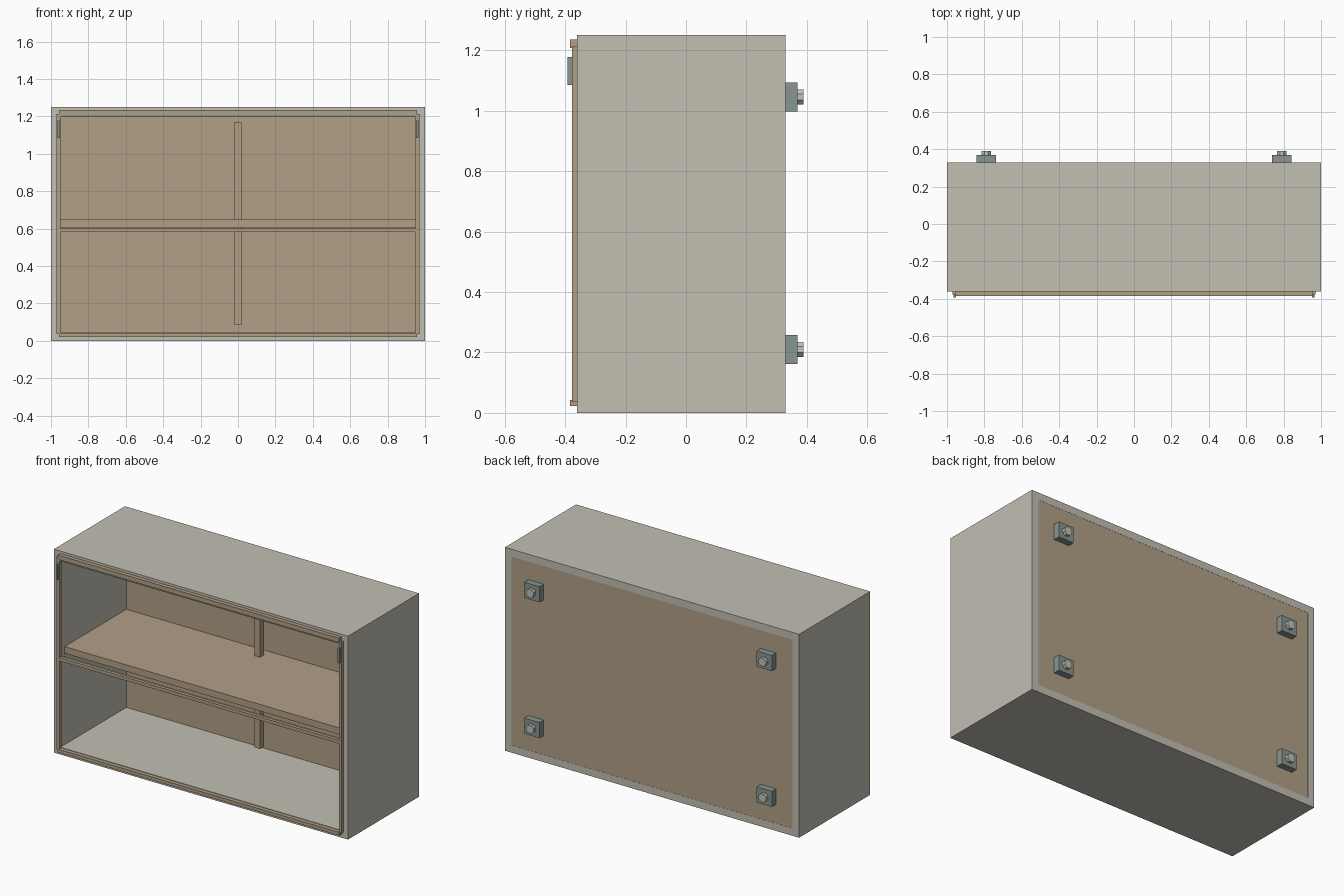
import bpy
import bmesh
import math
from mathutils import Matrix

if "Cube" in bpy.data.objects:
    bpy.data.objects.remove(bpy.data.objects["Cube"])


def material(name, rgb):
    m = bpy.data.materials.new(name)
    m.diffuse_color = (*rgb, 1)
    m.use_nodes = True
    m.node_tree.nodes["Principled BSDF"].inputs["Base Color"].default_value = m.diffuse_color
    return m


GREY = material("warm grey", (0.54, 0.52, 0.45))
WOOD = material("light wood", (0.445, 0.352, 0.242))
STEEL = material("blue grey metal", (0.25, 0.30, 0.28))
BOLT = material("pale metal", (0.55, 0.55, 0.48))


def finish(name, bm, mat):
    me = bpy.data.meshes.new(name)
    bmesh.ops.recalc_face_normals(bm, faces=bm.faces)
    bm.to_mesh(me)
    bm.free()
    me.materials.append(mat)
    ob = bpy.data.objects.new(name, me)
    bpy.context.collection.objects.link(ob)
    return ob


def box(name, x, y, z, mat):
    """Box from (min, max) ranges."""
    bm = bmesh.new()
    mid = [(a + b) / 2 for a, b in (x, y, z)]
    size = [b - a for a, b in (x, y, z)]
    bmesh.ops.create_cube(bm, size=1, matrix=Matrix.Translation(mid) @ Matrix.Diagonal((*size, 1)))
    return finish(name, bm, mat)


def ring(name, hx, z0, z1, t, y0, y1, mat):
    """Rectangular open tube running along y."""
    bm = bmesh.new()
    loops = []
    for y in (y0, y1):
        for d in (0, t):
            pts = [(-hx + d, z0 + d), (hx - d, z0 + d), (hx - d, z1 - d), (-hx + d, z1 - d)]
            loops.append([bm.verts.new((px, y, pz)) for px, pz in pts])
    for a, b in ((0, 1), (1, 3), (3, 2), (2, 0)):
        for i in range(4):
            j = (i + 1) % 4
            bm.faces.new((loops[a][i], loops[a][j], loops[b][j], loops[b][i]))
    return finish(name, bm, mat)


# Cabinet body and back panel
ring("cabinet_shell", 1.0, 0, 1.25, 0.045, -0.36, 0.33, GREY)
box("back_panel", (-0.96, 0.96), (0.28, 0.329), (0.04, 1.21), WOOD)

# Shelf and upright batten near the back
box("shelf", (-0.955, 0.955), (-0.32, 0.285), (0.607, 0.648), WOOD)
box("upright_batten", (-0.018, 0.018), (0.188, 0.228), (0.085, 1.17), WOOD)

# Front frame
box("frame_top_rail", (-0.957, 0.957), (-0.384, -0.358), (1.208, 1.235), WOOD)
box("frame_bottom_rail", (-0.957, 0.957), (-0.384, -0.358), (0.022, 0.042), WOOD)
box("frame_middle_rail", (-0.95, 0.95), (-0.376, -0.355), (0.582, 0.602), WOOD)
box("lower_lip", (-0.95, 0.95), (-0.355, -0.335), (0.588, 0.596), WOOD)
box("top_strip", (-0.95, 0.95), (-0.376, -0.358), (1.197, 1.208), STEEL)
for s, side in ((-1, "left"), (1, "right")):
    x = sorted((s * 0.95, s * 0.97))
    box(f"frame_{side}_rail", x, (-0.378, -0.358), (0.036, 1.212), WOOD)
    x = sorted((s * 0.952, s * 0.964))
    box(f"{side}_latch_plate", x, (-0.392, -0.376), (1.085, 1.178), STEEL)

# Wall mounts with bolts on the back
for x in (-0.79, 0.79):
    for z in (0.21, 1.045):
        box("wall_mount", (x - 0.052, x + 0.052), (0.325, 0.369), (z - 0.048, z + 0.048), STEEL)
        bm = bmesh.new()
        bmesh.ops.create_cone(
            bm, cap_ends=True, segments=8, radius1=0.027, radius2=0.027, depth=0.025,
            matrix=Matrix.Translation((x, 0.3765, z)) @ Matrix.Rotation(math.pi / 2, 4, 'X')
            @ Matrix.Rotation(math.pi / 8, 4, 'Z'))
        finish("mount_bolt", bm, BOLT)
